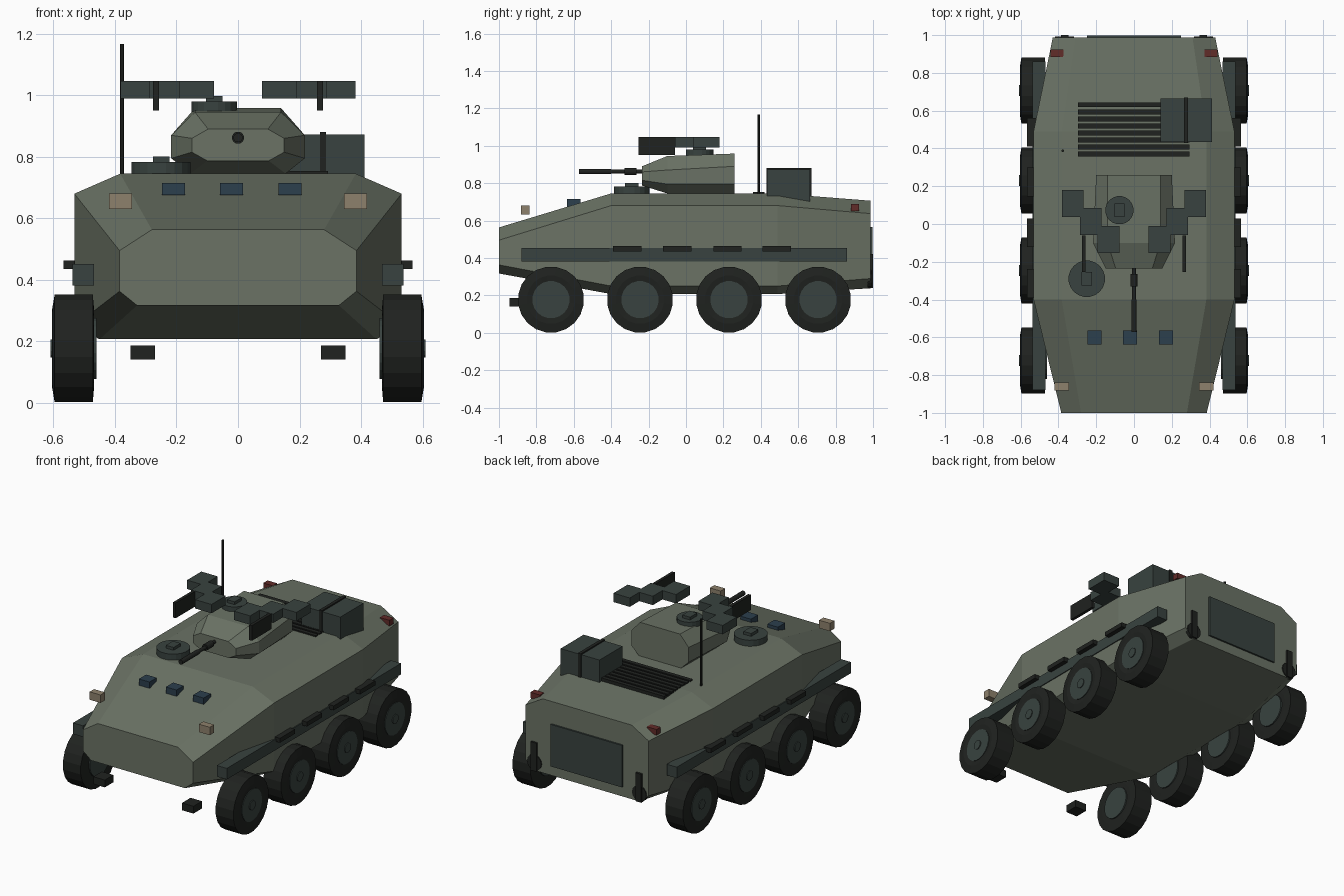
import bpy, bmesh
from math import pi, cos, sin

if "Cube" in bpy.data.objects:
    bpy.data.objects.remove(bpy.data.objects["Cube"])


def material(name, rgb):
    m = bpy.data.materials.new(name)
    m.diffuse_color = (*rgb, 1)
    m.use_nodes = True
    m.node_tree.nodes["Principled BSDF"].inputs["Base Color"].default_value = m.diffuse_color
    return m


GREEN = material("olive_paint", (0.145, 0.17, 0.13))
DARK = material("dark_panel", (0.04, 0.055, 0.05))
BLACK = material("rubber_black", (0.014, 0.016, 0.014))
GLASS = material("blue_glass", (0.025, 0.05, 0.075))
LAMP = material("lamp_tan", (0.27, 0.22, 0.15))
RED = material("lamp_red", (0.12, 0.025, 0.022))


def finish(name, bm, mat):
    bmesh.ops.recalc_face_normals(bm, faces=bm.faces)
    me = bpy.data.meshes.new(name)
    bm.to_mesh(me)
    bm.free()
    me.materials.append(mat)
    ob = bpy.data.objects.new(name, me)
    bpy.context.collection.objects.link(ob)
    return ob


def skin(name, rings, mat):
    """Bridge equal-length closed rings of points and cap both ends."""
    bm = bmesh.new()
    loops = [[bm.verts.new(p) for p in r] for r in rings]
    n = len(loops[0])
    for a, b in zip(loops, loops[1:]):
        for i in range(n):
            j = (i + 1) % n
            bm.faces.new((a[i], a[j], b[j], b[i]))
    bm.faces.new(loops[0])
    bm.faces.new(loops[-1])
    return finish(name, bm, mat)


def loft(name, sections, mat):
    """Sections are (y, half outline from top to bottom), mirrored in x."""
    return skin(name, [[(x, y, z) for x, z in half] +
                       [(-x, y, z) for x, z in reversed(half)]
                       for y, half in sections], mat)


def box(name, x, y, z, mat):
    """Box from (min, max) ranges."""
    return skin(name, [[(x[0], y[0], h), (x[1], y[0], h),
                        (x[1], y[1], h), (x[0], y[1], h)] for h in z], mat)


def lathe(name, centre, axis, profile, sides, mat):
    """Revolve (offset along axis, radius) points about an axis."""
    k = "xyz".index(axis)
    rings = []
    for off, r in profile:
        ring = []
        for i in range(sides):
            a = 2 * pi * (i + 0.5) / sides
            p = list(centre)
            p[k] += off
            p[(k + 1) % 3] += r * cos(a)
            p[(k + 2) % 3] += r * sin(a)
            ring.append(p)
        rings.append(ring)
    return skin(name, rings, mat)


def span(s, a, b):
    """Range a..b placed on side s of the centre line."""
    return sorted((s * a, s * b))


# Hull and turret
mid = [(0.383, 0.745), (0.532, 0.68), (0.532, 0.25), (0.45, 0.207)]
loft("hull", [
    (-1.0, [(0.28, 0.563), (0.385, 0.495), (0.385, 0.363), (0.328, 0.317)]),
    (-0.4, mid),
    (0.49, mid),
    (0.987, [(0.31, 0.706), (0.43, 0.637), (0.43, 0.29), (0.365, 0.238)])], GREEN)
loft("turret", [
    (-0.235, [(0.097, 0.89), (0.15, 0.86), (0.15, 0.815), (0.1, 0.787)]),
    (-0.1, [(0.14, 0.945), (0.217, 0.87), (0.217, 0.795), (0.155, 0.745)]),
    (0.26, [(0.14, 0.958), (0.2, 0.89), (0.2, 0.795), (0.145, 0.742)])], GREEN)

# Gun with sleeve and muzzle
lathe("gun_barrel", (0, 0, 0.862), "y", [(-0.5, 0.011), (-0.2, 0.011)], 12, BLACK)
lathe("gun_muzzle", (0, 0, 0.862), "y", [(-0.573, 0.015), (-0.4, 0.015)], 12, BLACK)
lathe("gun_sleeve", (0, 0, 0.862), "y", [(-0.33, 0.02), (-0.265, 0.02)], 12, BLACK)

# Hatches with a small periscope block
for name, x, y, z, r, h in (("driver_hatch", -0.25, -0.29, 0.742, 0.097, 0.041),
                            ("commander_hatch", -0.077, 0.073, 0.945, 0.075, 0.034)):
    lathe(name, (x, y, z), "z", [(0, r), (h, r)], 20, DARK)
    box(name + "_block", (x - 0.027, x + 0.027), (y - 0.035, y + 0.035),
        (z + h - 0.005, z + h + 0.018), DARK)

# Driver vision blocks
for x in (-0.21, -0.021, 0.169):
    box("vision_block", (x - 0.037, x + 0.037), (-0.637, -0.565), (0.675, 0.715), GLASS)

# Radio antenna
lathe("antenna", (-0.377, 0.388, 0), "z", [(0.73, 0.007), (1.167, 0.007)], 8, BLACK)

# Engine deck grille
for i in range(8):
    y = 0.37 + i * 0.0373
    box("grille_slat", (-0.297, 0.293), (y - 0.013, y + 0.013), (0.72, 0.753), BLACK)

# Stowage boxes and strap
box("stowage_box_inner", (0.14, 0.276), (0.434, 0.664), (0.715, 0.873), DARK)
box("stowage_box_outer", (0.276, 0.412), (0.434, 0.664), (0.69, 0.873), DARK)
box("stowage_strap", (0.266, 0.286), (0.43, 0.67), (0.715, 0.881), BLACK)

# Rear door
box("rear_door", (-0.25, 0.25), (0.97, 0.998), (0.3, 0.565), DARK)

for s in (-1, 1):
    # Wheels
    for y in (-0.722, -0.246, 0.23, 0.706):
        c = (0, y, 0.177)
        lathe("tyre", c, "x", [(s * 0.468, 0.13), (s * 0.472, 0.177),
                               (s * 0.596, 0.177), (s * 0.604, 0.13),
                               (s * 0.6, 0.1)], 20, BLACK)
        lathe("wheel_hub", c, "x", [(s * 0.46, 0.1), (s * 0.604, 0.1)], 20, DARK)
        lathe("hub_cap", c, "x", [(s * 0.6, 0.03), (s * 0.609, 0.03)], 12, DARK)

    # Side rail and steps
    box("side_rail", span(s, 0.468, 0.538), (-0.88, 0.86), (0.382, 0.452), DARK)
    for y in (-0.315, -0.046, 0.222, 0.486):
        box("side_step", span(s, 0.52, 0.567), (y - 0.076, y + 0.076),
            (0.435, 0.463), BLACK)

    # Lamps and tow fittings
    box("headlight", span(s, 0.344, 0.42), (-0.882, -0.838), (0.631, 0.681), LAMP)
    box("tail_light", span(s, 0.374, 0.441), (0.883, 0.925), (0.652, 0.689), RED)
    box("front_tow_hook", span(s, 0.27, 0.35), (-0.945, -0.86), (0.141, 0.187), BLACK)
    lathe("rear_tow_eye", (s * 0.367, 0, 0.29), "y", [(0.97, 0.05), (0.993, 0.05)], 14, BLACK)
    box("rear_tow_bar", span(s, 0.347, 0.387), (0.975, 1.0), (0.24, 0.42), BLACK)

    # Smoke launcher blocks and shield plate
    for i in range(3):
        x, y = 0.135 + i * 0.095, -0.082 + i * 0.095
        box("smoke_launcher", span(s, x - 0.057, x + 0.057), (y - 0.071, y + 0.071),
            (0.99, 1.046), DARK)
    box("launcher_plate", span(s, 0.257, 0.276), (-0.255, -0.06), (0.95, 1.046), BLACK)
